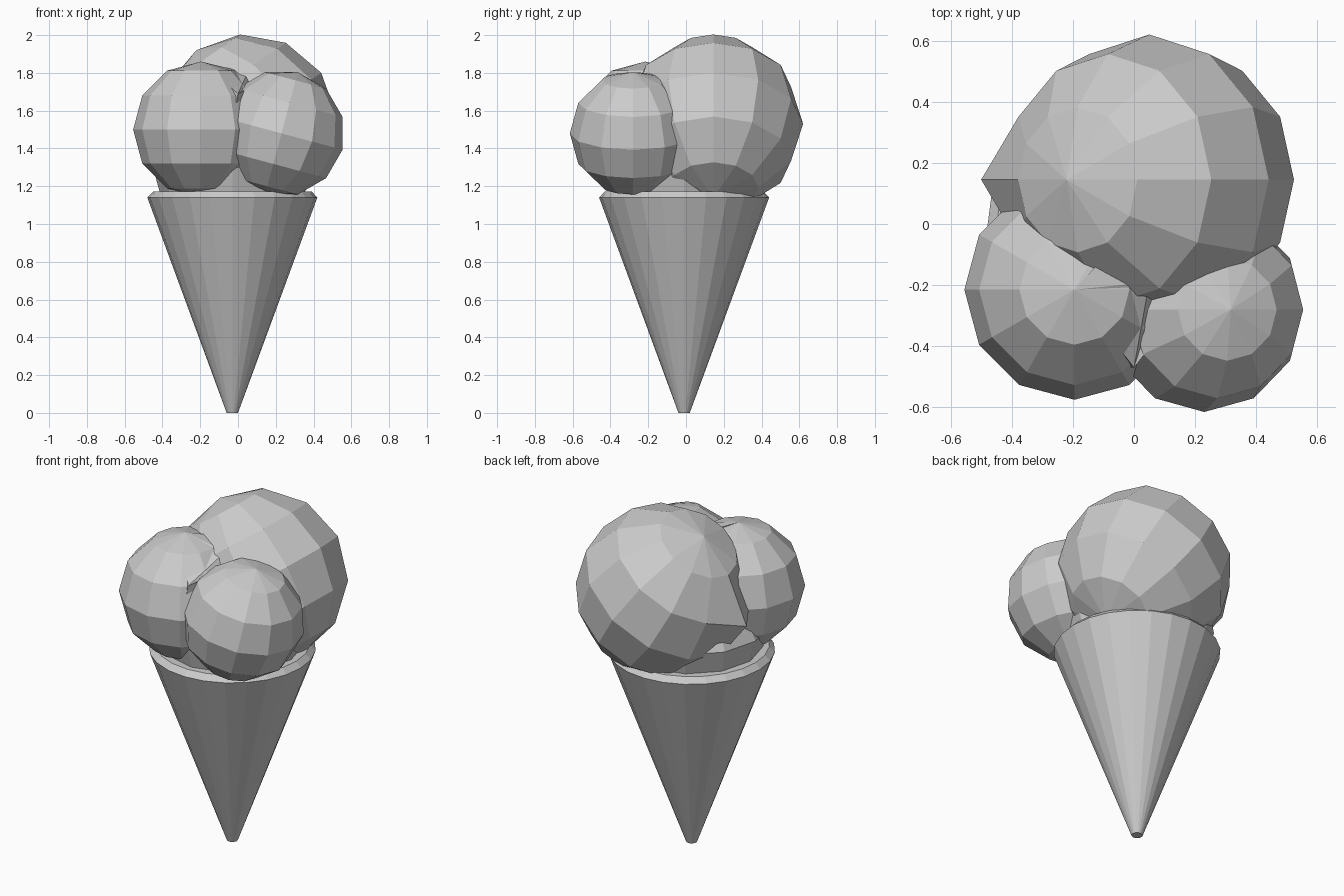
import bpy, bmesh, math
from mathutils import Matrix, Vector

if "Cube" in bpy.data.objects:
    bpy.data.objects.remove(bpy.data.objects["Cube"])


def finish(name, bm):
    bmesh.ops.recalc_face_normals(bm, faces=bm.faces)
    mesh = bpy.data.meshes.new(name)
    bm.to_mesh(mesh)
    bm.free()
    obj = bpy.data.objects.new(name, mesh)
    bpy.context.collection.objects.link(obj)
    return obj


def lathe(name, profile, centre, sides):
    """Closed flat-sided solid from (radius, z) rings."""
    bm = bmesh.new()
    rings = []
    for r, z in profile:
        rings.append([bm.verts.new((centre[0] + r * math.cos(2 * math.pi * i / sides),
                                    centre[1] + r * math.sin(2 * math.pi * i / sides), z))
                      for i in range(sides)])
    for a, b in zip(rings, rings[1:]):
        for i in range(sides):
            j = (i + 1) % sides
            bm.faces.new((a[i], a[j], b[j], b[i]))
    bm.faces.new(rings[0])
    bm.faces.new(rings[-1])
    return finish(name, bm)


def scoop(name, centre, radius, tilt, pulls=()):
    """Low-poly ball leaning sideways; pulls move single vertices outward."""
    bm = bmesh.new()
    mat = Matrix.Translation(centre) @ Matrix.Rotation(math.radians(tilt), 4, 'Y')
    bmesh.ops.create_uvsphere(bm, u_segments=12, v_segments=6, radius=radius, matrix=mat)
    for near, target in pulls:
        v = min(bm.verts, key=lambda w: (w.co - Vector(near)).length)
        v.co = target
    return finish(name, bm)


def hull(name, points):
    bm = bmesh.new()
    for p in points:
        bm.verts.new(p)
    res = bmesh.ops.convex_hull(bm, input=bm.verts)
    loose = [g for g in res['geom_interior'] if isinstance(g, bmesh.types.BMVert)]
    bmesh.ops.delete(bm, geom=loose, context='VERTS')
    return finish(name, bm)


# Wafer cone with bevelled rim
AXIS = (-0.03, -0.01)
lathe("cone", [(0.03, 0), (0.45, 1.14), (0.42, 1.172), (0.38, 1.172)], AXIS, 24)

# Ice cream packed into the cone under the scoops
lathe("cream_base", [(0.36, 1.1), (0.385, 1.17), (0.42, 1.30), (0.36, 1.42)], AXIS, 12)

# Three scoops
scoop("back_scoop", (0.05, 0.145, 1.53), 0.475, -34.7,
      [((-0.42, 0.145, 1.49), (-0.50, 0.145, 1.46))])
scoop("left_scoop", (-0.195, -0.215, 1.50), 0.36, 0)
scoop("right_scoop", (0.23, -0.28, 1.48), 0.335, 15)

# Melted filling in the valleys between the scoops
hull("left_filling", [(-0.195, -0.215, 1.86), (0.05, -0.19, 1.80), (0.0, -0.47, 1.69),
                      (0.10, -0.24, 1.69), (-0.05, -0.47, 1.40), (0.0, 0.0, 1.80),
                      (0.0, -0.1, 1.3)])
hull("right_filling", [(0.0, -0.47, 1.69), (0.15, -0.28, 1.77), (0.17, -0.20, 1.70),
                       (0.05, -0.19, 1.72), (0.21, -0.03, 1.75), (-0.05, -0.47, 1.40),
                       (0.1, -0.1, 1.3)])
